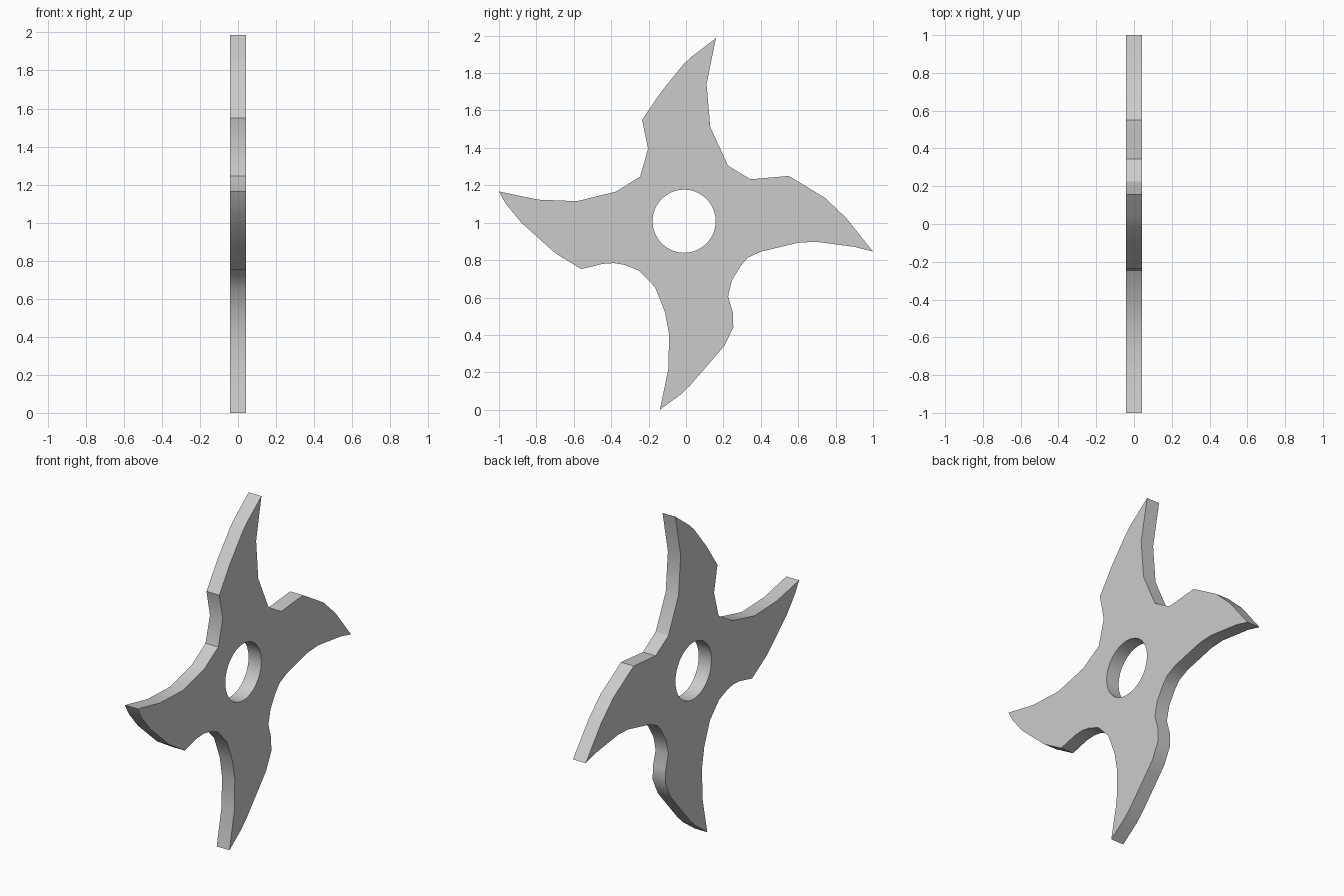
import bpy, bmesh, math

if "Cube" in bpy.data.objects:
    bpy.data.objects.remove(bpy.data.objects["Cube"])

HALF = 0.042                      # half thickness along x
HOLE_Y, HOLE_Z, HOLE_R = -0.01, 1.008, 0.169

# Outline (y, z) of the four curved blades, clockwise from the top tip
top_to_right = [(0.16, 1.987), (0.11, 1.74), (0.13, 1.51), (0.225, 1.305),
                (0.345, 1.232), (0.55, 1.25), (0.74, 1.135), (0.855, 1.027)]
right_to_bottom = [(1.0, 0.845), (0.905, 0.87), (0.695, 0.898), (0.6, 0.893),
                   (0.40, 0.845), (0.33, 0.813), (0.29, 0.765), (0.245, 0.69),
                   (0.225, 0.605), (0.25, 0.52), (0.253, 0.44), (0.205, 0.342),
                   (0.155, 0.283), (0.02, 0.128), (-0.03, 0.08)]
bottom_to_left = [(-0.14, 0.0), (-0.095, 0.214), (-0.09, 0.40), (-0.112, 0.52),
                  (-0.165, 0.655), (-0.25, 0.743), (-0.33, 0.775),
                  (-0.385, 0.784), (-0.445, 0.78), (-0.56, 0.752),
                  (-0.70, 0.838), (-0.88, 1.0), (-0.963, 1.10)]
left_to_top = [(-1.0, 1.167), (-0.79, 1.123), (-0.583, 1.115), (-0.375, 1.166),
               (-0.245, 1.246), (-0.203, 1.396), (-0.235, 1.55),
               (-0.133, 1.70), (-0.015, 1.845), (0.027, 1.885)]
outline = top_to_right + right_to_bottom + bottom_to_left + left_to_top

# Round centre hole
hole = [(HOLE_Y + HOLE_R * math.cos(a), HOLE_Z + HOLE_R * math.sin(a))
        for a in (math.tau * i / 32 for i in range(32))]


def add_loop(bm, points):
    verts = [bm.verts.new((-HALF, y, z)) for y, z in points]
    return [bm.edges.new((v, verts[(i + 1) % len(verts)]))
            for i, v in enumerate(verts)]


# Fill between the outline and the hole, then extrude to a flat plate
bm = bmesh.new()
edges = add_loop(bm, outline) + add_loop(bm, hole)
bmesh.ops.triangle_fill(bm, edges=edges, use_beauty=True)
ext = bmesh.ops.extrude_face_region(bm, geom=bm.faces[:], use_keep_orig=True)
moved = [g for g in ext["geom"] if isinstance(g, bmesh.types.BMVert)]
bmesh.ops.translate(bm, verts=moved, vec=(2 * HALF, 0, 0))
bmesh.ops.recalc_face_normals(bm, faces=bm.faces[:])

mesh = bpy.data.meshes.new("throwing_star")
bm.to_mesh(mesh)
bm.free()
star = bpy.data.objects.new("throwing_star", mesh)
bpy.context.collection.objects.link(star)

# Smooth rim, crisp edges
bpy.context.view_layer.objects.active = star
star.select_set(True)
bpy.ops.object.shade_smooth_by_angle(angle=math.radians(30))
